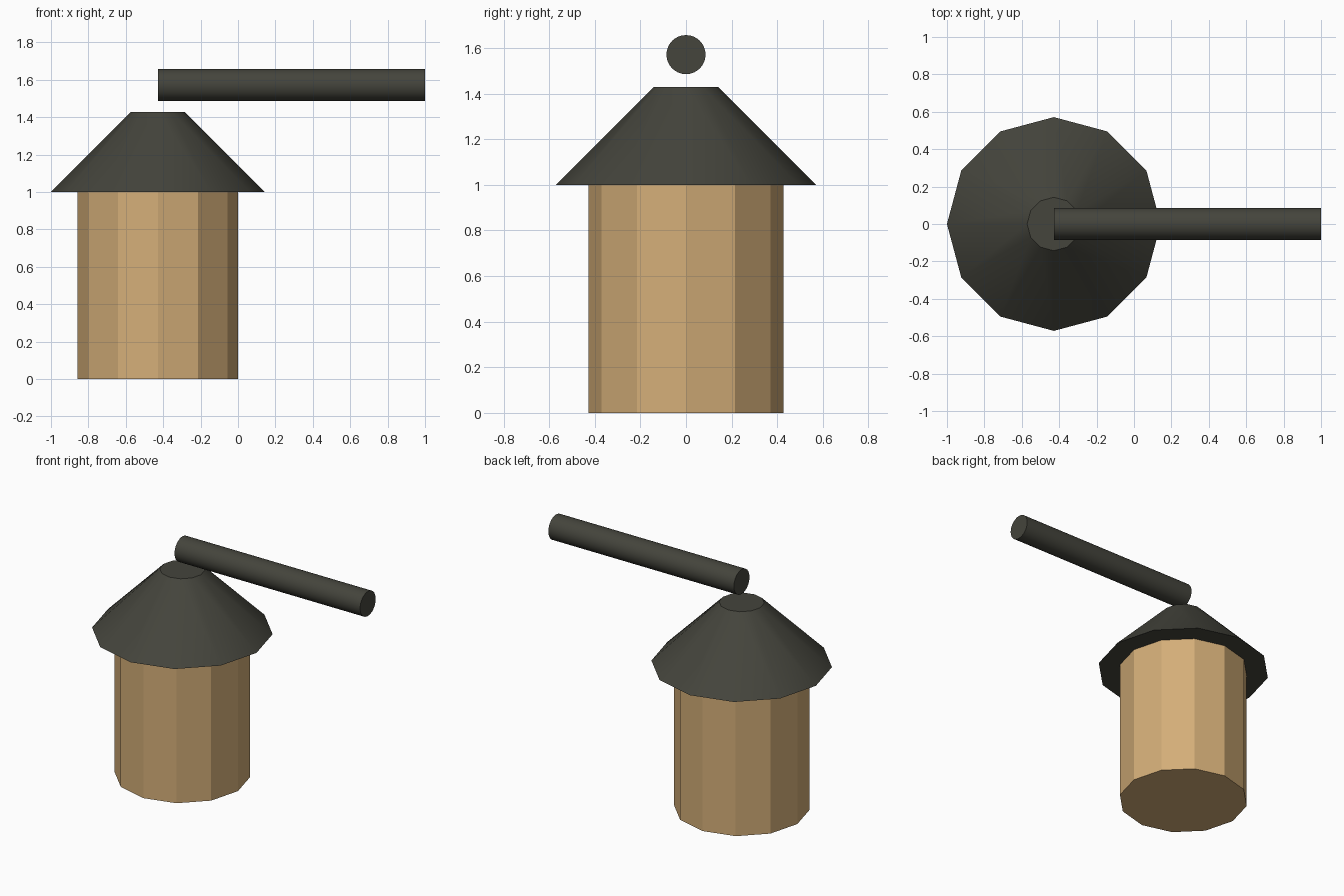
import bpy
import math

if "Cube" in bpy.data.objects:
    bpy.data.objects.remove(bpy.data.objects["Cube"], do_unlink=True)

U = 1 / 7          # design unit
AXIS_X = -3 * U    # centre line of the body and roof


def material(name, rgb):
    mat = bpy.data.materials.new(name)
    mat.use_nodes = True
    color = (*rgb, 1)
    mat.diffuse_color = color
    mat.node_tree.nodes["Principled BSDF"].inputs["Base Color"].default_value = color
    return mat


def frustum(name, sides, r_bottom, r_top, length, center, mat, rotation=(0, 0, 0)):
    bpy.ops.mesh.primitive_cone_add(vertices=sides, radius1=r_bottom, radius2=r_top,
                                    depth=length, location=center, rotation=rotation)
    obj = bpy.context.object
    obj.name = name
    obj.data.materials.append(mat)
    bpy.ops.object.shade_smooth_by_angle(angle=math.radians(30))
    return obj


tan = material("tan", (0.658, 0.423, 0.188))
charcoal = material("charcoal", (0.058, 0.058, 0.045))

# Twelve-sided body standing on the ground
frustum("body", 12, 3 * U, 3 * U, 7 * U, (AXIS_X, 0, 3.5 * U), tan)

# Overhanging roof with a flat top
frustum("roof", 12, 4 * U, U, 3 * U, (AXIS_X, 0, 8.5 * U), charcoal)

# Horizontal rod floating above the roof, reaching to the left
frustum("rod", 32, 0.6 * U, 0.6 * U, 10 * U, (AXIS_X + 5 * U, 0, 11 * U), charcoal,
        rotation=(0, math.pi / 2, 0))
